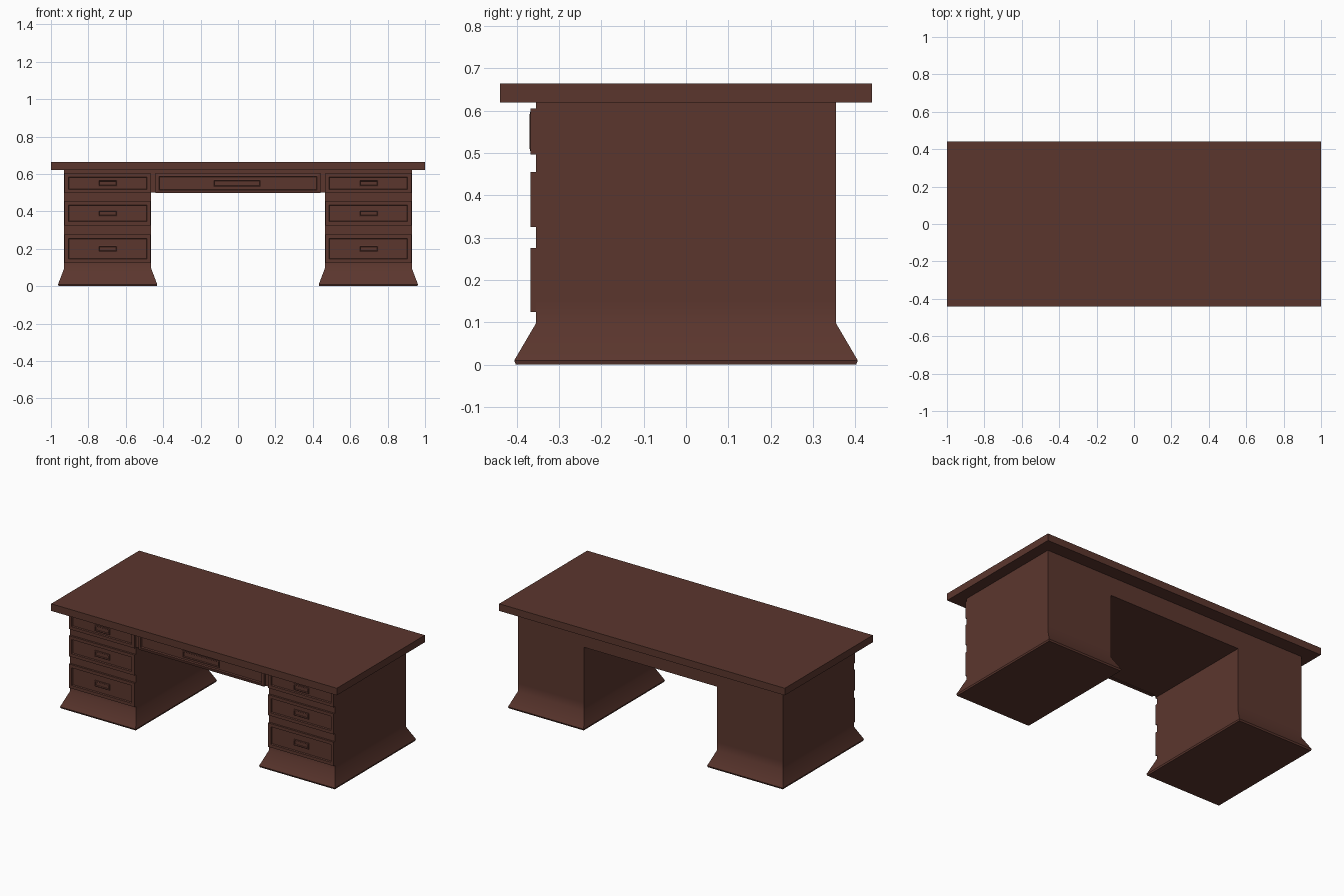
import bpy, bmesh, math

if "Cube" in bpy.data.objects:
    bpy.data.objects.remove(bpy.data.objects["Cube"])

wood = bpy.data.materials.new("dark brown wood")
wood.diffuse_color = (0.105, 0.037, 0.027, 1)
wood.use_nodes = True
wood.node_tree.nodes["Principled BSDF"].inputs["Base Color"].default_value = wood.diffuse_color


def loft(name, rings, smooth=None):
    """Closed solid through a list of four-cornered rings."""
    bm = bmesh.new()
    loops = [[bm.verts.new(p) for p in ring] for ring in rings]
    for a, b in zip(loops, loops[1:]):
        for i in range(4):
            j = (i + 1) % 4
            bm.faces.new((a[i], a[j], b[j], b[i]))
    bm.faces.new(loops[0][::-1])
    bm.faces.new(loops[-1])
    bmesh.ops.recalc_face_normals(bm, faces=bm.faces)
    mesh = bpy.data.meshes.new(name)
    bm.to_mesh(mesh)
    bm.free()
    mesh.materials.append(wood)
    obj = bpy.data.objects.new(name, mesh)
    bpy.context.collection.objects.link(obj)
    if smooth:
        bpy.ops.object.select_all(action='DESELECT')
        obj.select_set(True)
        bpy.context.view_layer.objects.active = obj
        bpy.ops.object.shade_smooth_by_angle(angle=math.radians(smooth))
    return obj


def flat_ring(cx, hx, hy, z):
    return [(cx - hx, -hy, z), (cx + hx, -hy, z), (cx + hx, hy, z), (cx - hx, hy, z)]


def front_panel(name, cx, cz, hx, hz, steps):
    """Panel facing the front; steps are (inset from outline, y)."""
    return loft(name, [[(cx - hx + d, y, cz - hz + d), (cx + hx - d, y, cz - hz + d),
                        (cx + hx - d, y, cz + hz - d), (cx - hx + d, y, cz + hz - d)]
                       for d, y in steps])


# Stepped profiles: raised frame with sunken field, and a handle with a sunken face
FRAME = [(0, -0.345), (0, -0.367), (0.02, -0.367), (0.023, -0.359)]
HANDLE = [(0, -0.355), (0, -0.366), (0.005, -0.368), (0.008, -0.362)]

# Desktop and the apron across the knee space
loft("desktop", [flat_ring(0, 1.0, 0.44, z) for z in (0.62, 0.665)])
loft("apron", [flat_ring(0, 0.468, 0.355, z) for z in (0.5, 0.621)])

# Pedestals with flared feet, each with three drawers
for side, sign in (("left", -1), ("right", 1)):
    cx = sign * 0.697
    profile = [(0.262, 0.402, 0.0), (0.265, 0.406, 0.01), (0.232, 0.355, 0.097),
               (0.232, 0.355, 0.15), (0.232, 0.355, 0.621)]
    loft(side + "_pedestal", [flat_ring(cx, *p) for p in profile], smooth=34)
    for row, low, high in (("lower", 0.125, 0.276), ("middle", 0.325, 0.455),
                           ("upper", 0.497, 0.605)):
        cz = (low + high) / 2
        front_panel(f"{side}_{row}_drawer", cx, cz, 0.23, (high - low) / 2, FRAME)
        front_panel(f"{side}_{row}_handle", cx + 0.001, cz, 0.052, 0.018, HANDLE)

# Wide centre drawer with a slightly raised frame
front_panel("centre_drawer", 0, 0.551, 0.44, 0.054,
            [(0, -0.345), (0, -0.366), (0.016, -0.37), (0.018, -0.37), (0.021, -0.36)])
front_panel("centre_handle", -0.005, 0.551, 0.128, 0.02, HANDLE)
